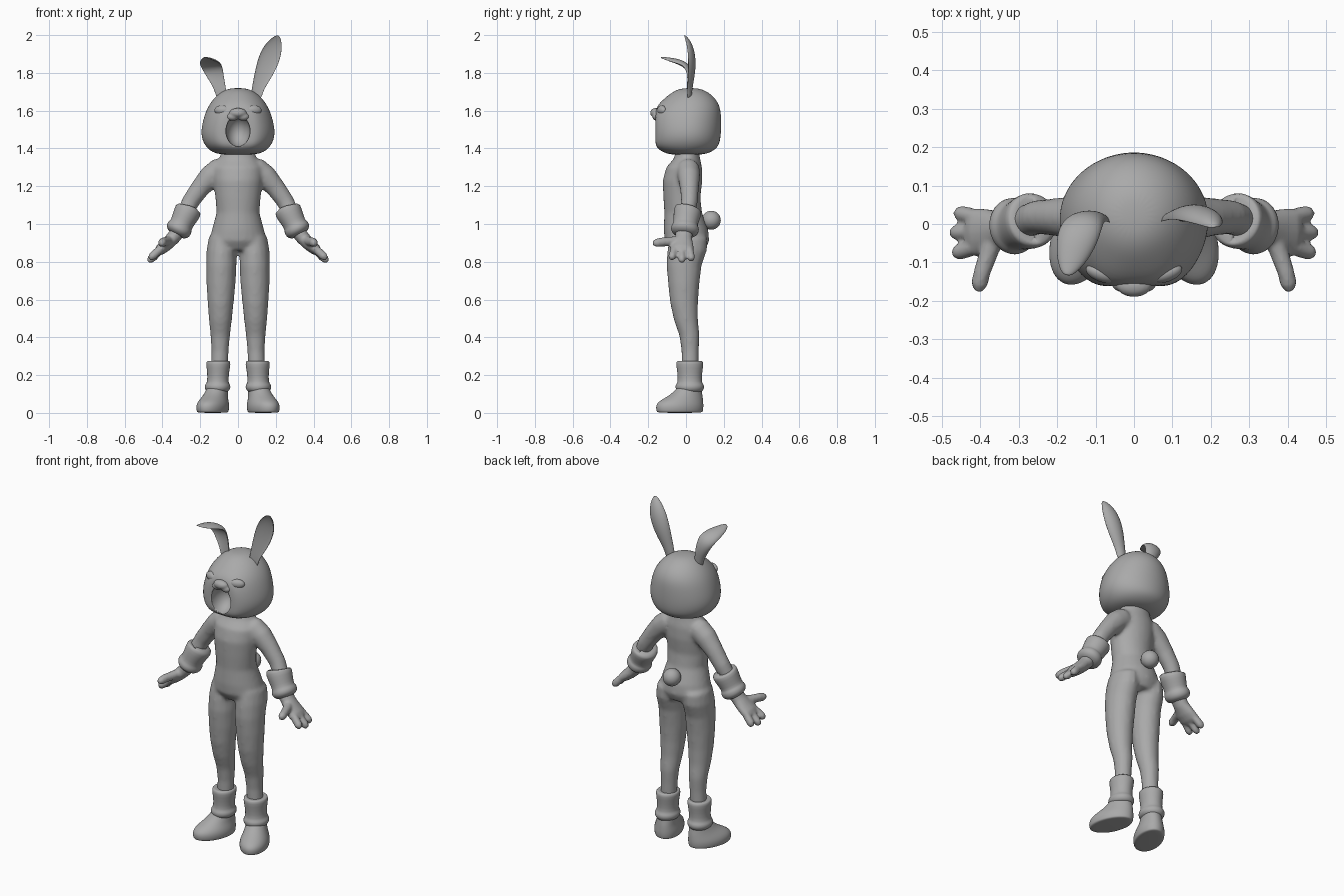
import bpy, bmesh, math
from mathutils import Vector, Matrix

grey = bpy.data.materials.new("plain_grey")
grey.diffuse_color = (0.4, 0.4, 0.4, 1)


def loft(bm, rings, hint=(1, 0, 0), side=1, n=16, flat=False, cup=False):
    """Skin ellipse rings (x, y, z, radius along hint, radius across)."""
    pts = [Vector(r[:3]) for r in rings]
    loops = []
    for i, r in enumerate(rings):
        t = pts[min(i + 1, len(pts) - 1)] - pts[max(i - 1, 0)]
        t = Vector((0, 0, 1)) if flat else t.normalized()
        u = Vector(hint)
        u = (u - t * u.dot(t)).normalized()
        w = t.cross(u)
        loop = []
        for k in range(n):
            a = 2 * math.pi * k / n
            s = math.sin(a)
            if cup and s < 0:
                s *= -0.25
            p = pts[i] + u * r[3] * math.cos(a) + w * r[4] * s
            loop.append(bm.verts.new((p.x * side, p.y, p.z)))
        loops.append(loop)
    faces = [bm.faces.new(loops[0]), bm.faces.new(loops[-1])]
    for a, b in zip(loops, loops[1:]):
        for k in range(n):
            m = (k + 1) % n
            faces.append(bm.faces.new((a[k], a[m], b[m], b[k])))
    bmesh.ops.recalc_face_normals(bm, faces=faces)


def ball(bm, c, r, tilt=0):
    m = Matrix.Translation(c) @ Matrix.Rotation(tilt, 4, 'Z') @ Matrix.Diagonal((*r, 1))
    bmesh.ops.create_uvsphere(bm, u_segments=24, v_segments=16, radius=1, matrix=m)


def finish(bm, name, subsurf=0, remesh=0, smooth=4):
    me = bpy.data.meshes.new(name)
    bm.to_mesh(me)
    bm.free()
    me.materials.append(grey)
    me.shade_smooth()
    ob = bpy.data.objects.new(name, me)
    bpy.context.collection.objects.link(ob)
    if subsurf:
        ob.modifiers.new("round", 'SUBSURF').levels = subsurf
        ob.modifiers["round"].render_levels = subsurf
    if remesh:
        m = ob.modifiers.new("blend", 'REMESH')
        m.mode, m.voxel_size, m.use_smooth_shade = 'VOXEL', remesh, True
        s = ob.modifiers.new("soften", 'SMOOTH')
        s.factor, s.iterations = 0.5, smooth
    return ob


# body: torso, arms and legs blended into one skin
bm = bmesh.new()
loft(bm, [(0, 0.01, 0.86, 0.11, 0.09), (0, 0.005, 0.91, 0.153, 0.118),
          (0, 0, 0.97, 0.138, 0.118), (0, -0.015, 1.06, 0.114, 0.1),
          (0, -0.022, 1.14, 0.12, 0.098), (0, -0.018, 1.23, 0.13, 0.105),
          (0, -0.01, 1.3, 0.13, 0.095), (0, 0.005, 1.345, 0.1, 0.07),
          (0, 0.01, 1.42, 0.075, 0.055)], flat=True, n=24)
for s in (-1, 1):
    loft(bm, [(0.06, 0.01, 1.29, 0.05, 0.05), (0.1, 0.012, 1.285, 0.062, 0.066),
              (0.145, 0.015, 1.252, 0.06, 0.062), (0.2, 0.018, 1.19, 0.05, 0.052),
              (0.25, 0.018, 1.12, 0.045, 0.047), (0.3, 0, 1.02, 0.042, 0.042)],
         hint=(0, 1, 0), side=s)
    loft(bm, [(0.085, 0.012, 0.93, 0.07, 0.1), (0.087, 0.006, 0.86, 0.08, 0.105),
              (0.088, -0.01, 0.78, 0.08, 0.093), (0.09, -0.012, 0.68, 0.077, 0.083),
              (0.092, -0.01, 0.58, 0.069, 0.074), (0.093, 0, 0.49, 0.061, 0.064),
              (0.094, 0.018, 0.41, 0.052, 0.054), (0.095, 0.022, 0.33, 0.046, 0.046),
              (0.1, 0.022, 0.2, 0.045, 0.045)], side=s, flat=True)
finish(bm, "body", remesh=0.011, smooth=6)

# head with an open mouth cut into the flat face
bm = bmesh.new()
loft(bm, [(0, 0.005, 1.366, 0.07, 0.07), (0, 0.005, 1.375, 0.13, 0.12),
          (0, 0.01, 1.405, 0.17, 0.162), (0, 0.012, 1.45, 0.194, 0.172),
          (0, 0.013, 1.5, 0.197, 0.175), (0, 0.015, 1.56, 0.184, 0.173),
          (0, 0.02, 1.62, 0.162, 0.163), (0, 0.022, 1.67, 0.126, 0.132),
          (0, 0.022, 1.705, 0.082, 0.086), (0, 0.022, 1.72, 0.035, 0.038)],
     flat=True, n=24)
for v in bm.verts:  # square the lower face off towards the front
    if v.co.y < 0 and 1.39 < v.co.z < 1.64:
        v.co.y = max(v.co.y * 1.22, -0.162)
head = finish(bm, "head", subsurf=2)
bm = bmesh.new()
ball(bm, (0, -0.16, 1.492), (0.064, 0.09, 0.082))
cutter = finish(bm, "mouth_cutter")
cutter.hide_render = True
cutter.hide_viewport = True
cut = head.modifiers.new("mouth", 'BOOLEAN')
cut.operation, cut.object, cut.solver = 'DIFFERENCE', cutter, 'EXACT'

# nose with the two lip lobes below it
bm = bmesh.new()
ball(bm, (0, -0.16, 1.588), (0.046, 0.03, 0.026))
for s in (-1, 1):
    ball(bm, (0.028 * s, -0.152, 1.568), (0.032, 0.026, 0.022))
finish(bm, "nose", remesh=0.006, smooth=3)

# closed eyelids
for s, word in ((-1, "right"), (1, "left")):
    bm = bmesh.new()
    ball(bm, (0.085 * s, -0.128, 1.602), (0.042, 0.022, 0.026), 0.35 * s)
    finish(bm, word + "_eyelid")

# upright ear and folded ear
bm = bmesh.new()
loft(bm, [(0.095, 0.005, 1.66, 0.03, 0.025), (0.102, 0.005, 1.71, 0.031, 0.028),
          (0.125, 0.008, 1.77, 0.043, 0.036), (0.152, 0.01, 1.84, 0.056, 0.044),
          (0.178, 0.008, 1.91, 0.056, 0.04), (0.2, 0, 1.965, 0.036, 0.026),
          (0.213, -0.012, 1.998, 0.01, 0.008)], cup=True)
finish(bm, "upright_ear", subsurf=2)
bm = bmesh.new()
loft(bm, [(-0.085, 0, 1.66, 0.028, 0.025), (-0.095, 0.003, 1.72, 0.031, 0.028),
          (-0.115, 0.008, 1.775, 0.042, 0.03), (-0.132, 0, 1.82, 0.054, 0.034),
          (-0.147, -0.035, 1.842, 0.056, 0.032), (-0.16, -0.08, 1.857, 0.045, 0.024),
          (-0.17, -0.115, 1.87, 0.028, 0.015), (-0.175, -0.135, 1.88, 0.01, 0.006)],
     cup=True)
finish(bm, "folded_ear", subsurf=2)

# fluffy tail
bm = bmesh.new()
ball(bm, (0, 0.134, 1.02), (0.05, 0.05, 0.05))
finish(bm, "tail")

for s, word in ((-1, "right"), (1, "left")):
    # glove: flared cuff and rolled ring
    bm = bmesh.new()
    loft(bm, [(0.262, 0.012, 1.078, 0.05, 0.05), (0.256, 0.012, 1.086, 0.066, 0.066),
              (0.264, 0.01, 1.072, 0.076, 0.074), (0.285, 0.002, 1.03, 0.07, 0.066),
              (0.302, -0.004, 0.995, 0.064, 0.06), (0.306, -0.004, 0.987, 0.073, 0.068),
              (0.314, -0.006, 0.97, 0.076, 0.07), (0.322, -0.008, 0.955, 0.07, 0.064),
              (0.33, -0.01, 0.94, 0.045, 0.04)],
         hint=(0, 1, 0), side=s, n=20)
    finish(bm, word + "_glove_cuff", subsurf=1)

    # hand: palm, three fingers and a thumb
    bm = bmesh.new()
    loft(bm, [(0.315, -0.008, 0.965, 0.045, 0.04), (0.345, -0.013, 0.925, 0.046, 0.037),
              (0.38, -0.02, 0.89, 0.06, 0.034), (0.41, -0.022, 0.865, 0.064, 0.03),
              (0.43, -0.022, 0.848, 0.05, 0.02)], hint=(0, 1, 0), side=s)
    for y0, tip in ((0.015, (0.45, 0.027, 0.822)), (-0.022, (0.46, -0.022, 0.815)),
                    (-0.055, (0.455, -0.073, 0.828))):
        a, b = Vector((0.395, y0, 0.882)), Vector(tip)
        loft(bm, [(*a, 0.018, 0.022), (*a.lerp(b, 0.6), 0.021, 0.022),
                  (*b, 0.021, 0.022), (*(b + (b - a) * 0.22), 0.012, 0.012)],
             hint=(0, 1, 0), side=s, n=12)
    loft(bm, [(0.36, -0.03, 0.915, 0.024, 0.026), (0.378, -0.075, 0.908, 0.025, 0.025),
              (0.395, -0.125, 0.905, 0.022, 0.024), (0.402, -0.155, 0.9, 0.022, 0.023),
              (0.406, -0.175, 0.897, 0.012, 0.012)], side=s, n=12)
    finish(bm, word + "_hand", remesh=0.007, smooth=3)

    # boot: cuffed shaft with a rolled ankle band
    bm = bmesh.new()
    loft(bm, [(0.104, 0.02, 0.272, 0.045, 0.05), (0.104, 0.02, 0.278, 0.06, 0.068),
              (0.104, 0.02, 0.262, 0.067, 0.075), (0.105, 0.02, 0.215, 0.058, 0.066),
              (0.107, 0.02, 0.16, 0.056, 0.063), (0.108, 0.02, 0.152, 0.066, 0.074),
              (0.108, 0.02, 0.135, 0.07, 0.078), (0.108, 0.02, 0.12, 0.064, 0.072),
              (0.109, 0.02, 0.105, 0.05, 0.06)], side=s, flat=True, n=20)
    finish(bm, word + "_boot_shaft", subsurf=1)

    # foot: splayed outward, tapering up into the ankle
    bm = bmesh.new()
    axis = (0.93, 0.36, 0)
    loft(bm, [(0.134, -0.033, 0, 0.07, 0.122), (0.134, -0.033, 0.006, 0.077, 0.13),
              (0.134, -0.034, 0.035, 0.081, 0.134), (0.131, -0.028, 0.06, 0.074, 0.126),
              (0.122, -0.006, 0.085, 0.063, 0.1), (0.112, 0.012, 0.115, 0.057, 0.074),
              (0.108, 0.02, 0.15, 0.052, 0.06)], hint=axis, side=s, flat=True, n=20)
    finish(bm, word + "_foot", subsurf=2)
